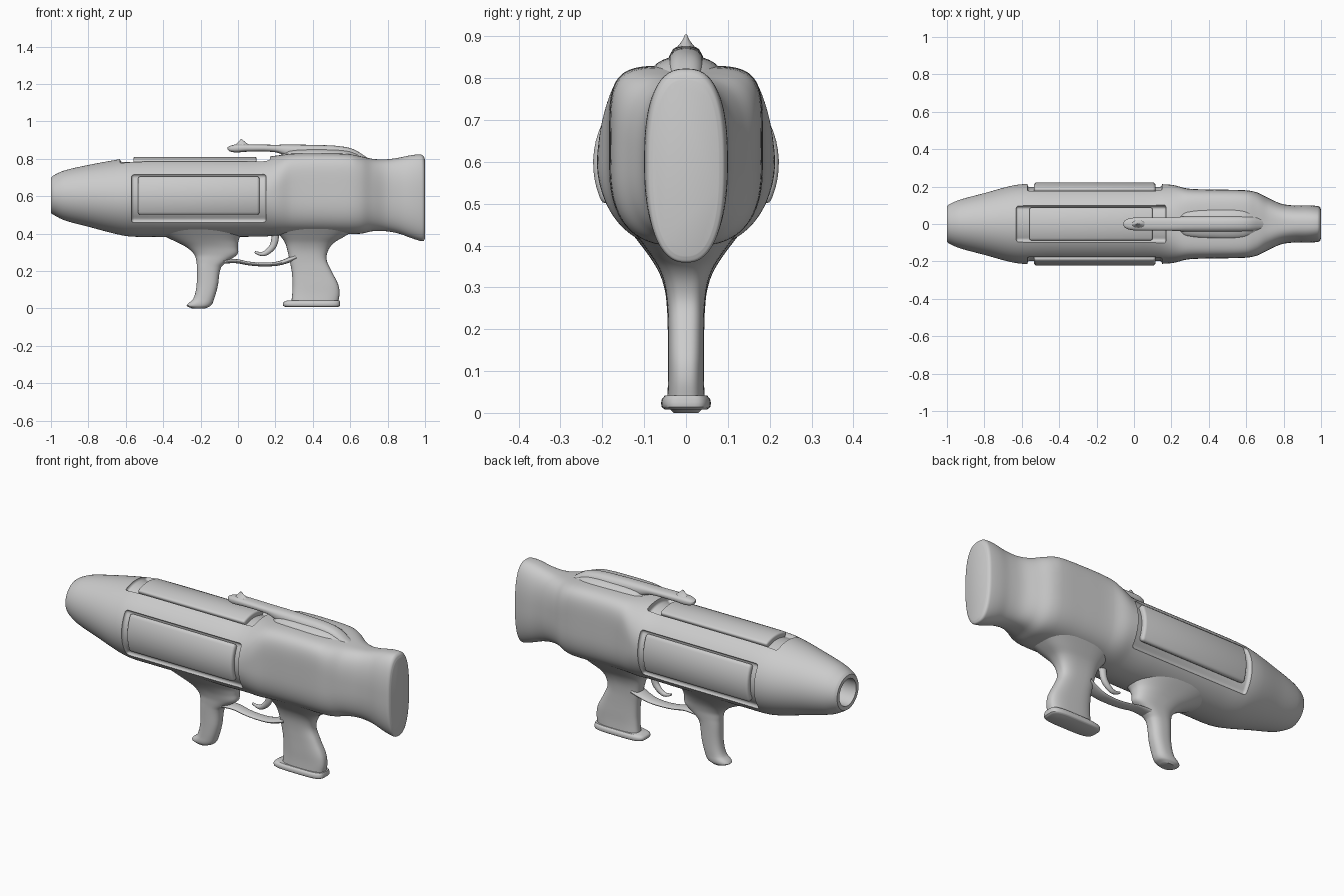
import bpy, bmesh, math

if "Cube" in bpy.data.objects:
    bpy.data.objects.remove(bpy.data.objects["Cube"])

AXIS_Z = 0.597          # barrel centre height


def add_mesh(name, bm):
    bmesh.ops.recalc_face_normals(bm, faces=bm.faces[:])
    me = bpy.data.meshes.new(name)
    bm.to_mesh(me)
    bm.free()
    ob = bpy.data.objects.new(name, me)
    bpy.context.collection.objects.link(ob)
    return ob


def smooth_stations(st, steps):
    """Hermite interpolation between loft stations."""
    def slope(i, k):
        a, b = st[max(i - 1, 0)], st[min(i + 1, len(st) - 1)]
        return (b[k] - a[k]) / (b[0] - a[0])
    out = []
    for i in range(len(st) - 1):
        p, q = st[i], st[i + 1]
        d = q[0] - p[0]
        for s in range(steps):
            u = s / steps
            row = [p[0] + u * d]
            for k in range(1, len(p)):
                row.append((2*u**3 - 3*u*u + 1) * p[k] + (u**3 - 2*u*u + u) * d * slope(i, k)
                           + (3*u*u - 2*u**3) * q[k] + (u**3 - u*u) * d * slope(i + 1, k))
            out.append(row)
    return out + [list(st[-1])]


def loft(name, st, axis='X', segs=64, steps=5):
    """Stations: position, low, high, half width, upper and lower squareness."""
    bm = bmesh.new()
    rings = []
    for t, lo, hi, half, nu, nl in smooth_stations(st, steps):
        ring = []
        for j in range(segs):
            a = 2 * math.pi * j / segs
            c, s = math.cos(a), math.sin(a)
            e = 2 / (nu if s >= 0 else nl)
            y = half * math.copysign(abs(c) ** e, c)
            v = (lo + hi) / 2 + (hi - lo) / 2 * math.copysign(abs(s) ** e, s)
            ring.append(bm.verts.new((t, y, v) if axis == 'X' else (v, y, t)))
        rings.append(ring)
    for r, q in zip(rings, rings[1:]):
        for j in range(segs):
            k = (j + 1) % segs
            bm.faces.new((r[j], r[k], q[k], q[j]))
    bm.faces.new(rings[0])
    bm.faces.new(rings[-1])
    return add_mesh(name, bm)


def curved_block(name, x0, x1, a0, a1, r0, r1, bevel):
    """Block wrapped round the barrel axis, with rounded edges."""
    bm = bmesh.new()
    n = 10
    rows = []
    for i in range(n + 1):
        a = math.radians(a0 + (a1 - a0) * i / n)
        rows.append([bm.verts.new((x, r * math.cos(a), AXIS_Z + r * math.sin(a)))
                     for x, r in ((x0, r0), (x1, r0), (x1, r1), (x0, r1))])
    for p, q in zip(rows, rows[1:]):
        for j in range(4):
            k = (j + 1) % 4
            bm.faces.new((p[j], p[k], q[k], q[j]))
    bm.faces.new(rows[0])
    bm.faces.new(rows[-1])
    ob = add_mesh(name, bm)
    m = ob.modifiers.new("Bevel", 'BEVEL')
    m.width, m.segments, m.limit_method, m.angle_limit = bevel, 3, 'ANGLE', math.radians(40)
    return ob


def tube(name, pts, depth, y_scale):
    """Smooth tube through (x, z, radius) points."""
    cu = bpy.data.curves.new(name, 'CURVE')
    cu.dimensions = '3D'
    cu.bevel_depth, cu.bevel_resolution, cu.use_fill_caps = depth, 4, True
    sp = cu.splines.new('NURBS')
    sp.points.add(len(pts) - 1)
    for p, (x, z, r) in zip(sp.points, pts):
        p.co, p.radius = (x, 0, z, 1), r
    sp.use_endpoint_u, sp.order_u, sp.resolution_u = True, 3, 8
    ob = bpy.data.objects.new(name, cu)
    ob.scale.y = y_scale
    bpy.context.collection.objects.link(ob)
    return ob


# Barrel, housing and shoulder stock in one loft
body = loft("body", [
    (-1.0, .51, .70, .095, 2, 2), (-.985, .50, .712, .107, 2, 2), (-.93, .472, .737, .13, 2, 2),
    (-.80, .437, .767, .165, 2, 2), (-.66, .40, .793, .203, 2, 2), (-.58, .385, .805, .214, 2, 2),
    (-.45, .383, .81, .214, 2, 2), (0, .383, .81, .214, 2, 2), (.14, .385, .81, .213, 2.1, 2),
    (.21, .39, .818, .208, 2.8, 2.3), (.29, .398, .828, .189, 4.5, 2.7), (.45, .40, .83, .184, 5, 2.8),
    (.60, .398, .825, .18, 5, 2.8), (.66, .40, .813, .168, 4.2, 2.7), (.72, .413, .80, .138, 3.2, 2.6),
    (.79, .413, .797, .108, 2.8, 2.5), (.86, .40, .806, .099, 2.6, 2.4), (.93, .375, .82, .10, 2.6, 2.4),
    (.98, .36, .822, .096, 2.6, 2.4), (.994, .362, .812, .09, 2.6, 2.4), (1.0, .375, .795, .078, 2.6, 2.4)],
    segs=96)

# Cutters: panel pockets and muzzle bore
cutters = [
    curved_block("pocket_cutter_right", -.57, .15, -40, 34, .197, .26, .015),
    curved_block("pocket_cutter_left", -.57, .15, 146, 220, .197, .26, .015),
    curved_block("pocket_cutter_top", -.63, .17, 62, 118, .186, .26, .012)]
bpy.ops.mesh.primitive_cylinder_add(vertices=48, radius=.074, depth=.5,
                                    location=(-1, 0, .605), rotation=(0, math.pi / 2, 0))
cutters.append(bpy.context.object)
cutters[-1].name = "bore_cutter"
for c in cutters:
    c.hide_render = True
    m = body.modifiers.new("Cut", 'BOOLEAN')
    m.operation, m.solver, m.object = 'DIFFERENCE', 'EXACT', c

# Raised panels inside the pockets
curved_block("side_panel_right", -.535, .115, -27, 31, .17, .222, .014)
curved_block("side_panel_left", -.535, .115, 149, 207, .17, .222, .014)
curved_block("top_panel", -.56, .10, 65, 115, .17, .214, .01)

# Front grip
loft("front_grip", [
    (0, -.245, -.175, .03, 2.5, 2.5), (.015, -.275, -.145, .042, 2.5, 2.5),
    (.05, -.24, -.128, .043, 2.5, 2.5), (.12, -.222, -.108, .043, 2.5, 2.5),
    (.22, -.22, -.09, .044, 2.5, 2.5), (.255, -.223, -.05, .046, 2.5, 2.5),
    (.29, -.235, -.003, .05, 2.5, 2.5), (.33, -.28, 0, .062, 2.5, 2.5),
    (.37, -.36, .005, .085, 2.5, 2.5), (.43, -.48, .04, .13, 2.5, 2.5)], 'Z', 48)

# Rear grip with its base plate
loft("rear_grip", [
    (.03, .285, .535, .045, 3, 3), (.08, .29, .543, .043, 3, 3), (.13, .292, .535, .043, 3, 3),
    (.20, .287, .50, .043, 3, 3), (.26, .275, .474, .045, 3, 3), (.31, .264, .482, .052, 3, 3),
    (.35, .252, .512, .067, 3, 3), (.385, .228, .57, .09, 3, 3), (.44, .18, .66, .13, 3, 3)], 'Z', 48)
loft("grip_base", [
    (.008, .255, .535, .05, 4, 4), (.014, .242, .545, .058, 4, 4),
    (.032, .242, .545, .058, 4, 4), (.042, .26, .543, .05, 4, 4)], 'Z', 48, 3)

# Trigger and guard
tube("trigger_guard", [(-.09, .25, 1.3), (-.02, .258, 1.1), (.06, .238, 1), (.16, .233, 1),
                       (.24, .243, 1.2), (.31, .275, 1.6)], .010, 3)
tube("trigger", [(.20, .41, 1.3), (.20, .35, 1.2), (.165, .305, 1), (.125, .285, .7), (.09, .302, .35)],
     .016, .9)

# Sight rail, its flared base and the pointed bead
loft("sight_rail", [
    (-.056, .85, .862, .008, 2.5, 2.5), (-.045, .84, .868, .022, 2.5, 2.5),
    (-.01, .834, .877, .033, 2.5, 2.5), (.05, .838, .877, .035, 2.5, 2.5),
    (.20, .835, .875, .036, 2.5, 2.5), (.27, .81, .876, .04, 2.5, 2.5),
    (.42, .78, .874, .044, 2.5, 2.5), (.54, .77, .868, .044, 2.5, 2.5),
    (.62, .76, .85, .042, 2.5, 2.5), (.70, .75, .80, .03, 2.5, 2.5)], segs=32)
loft("sight_base", [
    (.23, .80, .822, .03, 2, 2), (.28, .79, .848, .065, 2, 2), (.45, .78, .854, .08, 2, 2),
    (.58, .77, .847, .078, 2, 2), (.64, .76, .828, .06, 2, 2), (.69, .75, .80, .03, 2, 2)], segs=32)
loft("sight_bead", [
    (.862, -.035, .08, .03, 2, 2), (.876, -.012, .058, .02, 2, 2),
    (.890, .002, .038, .009, 2, 2), (.905, .015, .022, .002, 2, 2)], 'Z', 24, 4)

# Bake modifiers and curves, drop the cutters, shade smooth with crisp edges
bpy.ops.object.select_all(action='DESELECT')
parts = [o for o in bpy.context.scene.objects if o not in cutters]
for o in parts:
    o.select_set(True)
bpy.context.view_layer.objects.active = body
bpy.ops.object.convert(target='MESH')
for c in cutters:
    bpy.data.objects.remove(c)
bpy.ops.object.shade_smooth_by_angle(angle=math.radians(35))
